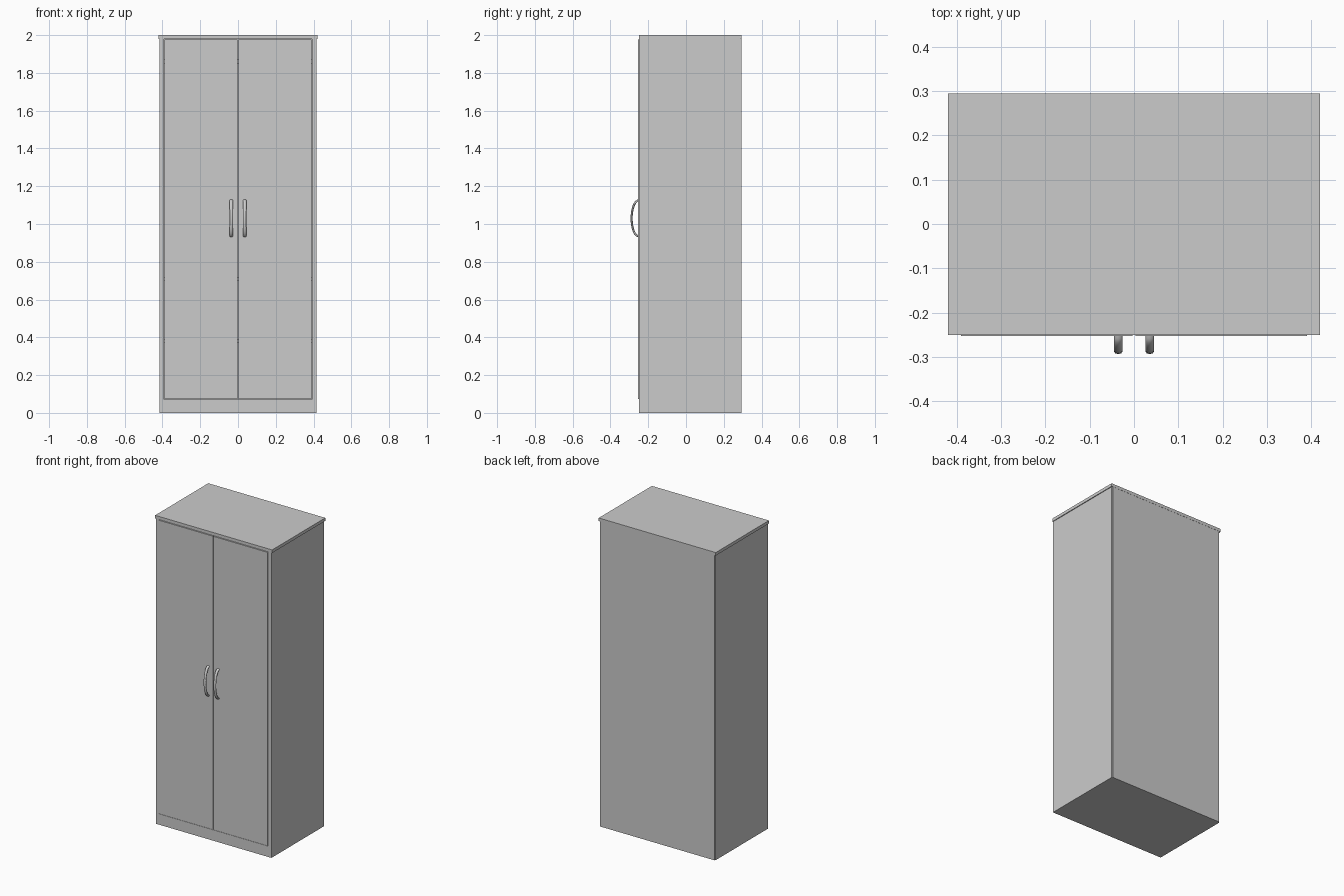
import bpy, bmesh, math

if "Cube" in bpy.data.objects:
    bpy.data.objects.remove(bpy.data.objects["Cube"])

grey = bpy.data.materials.new("light_grey")
grey.diffuse_color = (0.6, 0.6, 0.6, 1)
grey.use_nodes = True
grey.node_tree.nodes["Principled BSDF"].inputs["Base Color"].default_value = grey.diffuse_color


def finish(name, bm):
    bmesh.ops.recalc_face_normals(bm, faces=bm.faces[:])
    mesh = bpy.data.meshes.new(name)
    bm.to_mesh(mesh)
    bm.free()
    mesh.materials.append(grey)
    ob = bpy.data.objects.new(name, mesh)
    bpy.context.collection.objects.link(ob)
    return ob


def box(name, x, y, z):
    """Box from (min, max) ranges."""
    bm = bmesh.new()
    bmesh.ops.create_cube(bm, size=1)
    for v in bm.verts:
        v.co = [r[0] + (c + 0.5) * (r[1] - r[0]) for c, r in zip(v.co, (x, y, z))]
    return finish(name, bm)


def handle(name, cx):
    """Bow handle: octagonal section swept along a half ellipse."""
    bm = bmesh.new()
    steps, sides, rings = 16, 8, []
    for i in range(steps + 1):
        t = math.pi * i / steps
        py, pz = -0.25 - 0.038 * math.sin(t), 1.03 + 0.095 * math.cos(t)
        ny, nz = -0.095 * math.sin(t), 0.038 * math.cos(t)   # path normal
        n = math.hypot(ny, nz)
        ring = []
        for k in range(sides):
            a = 2 * math.pi * k / sides
            d = 0.0055 * math.sin(a) / n
            ring.append(bm.verts.new((cx + 0.0095 * math.cos(a), py + ny * d, pz + nz * d)))
        rings.append(ring)
    for r0, r1 in zip(rings, rings[1:]):
        for k in range(sides):
            j = (k + 1) % sides
            bm.faces.new((r0[k], r0[j], r1[j], r1[k]))
    bm.faces.new(rings[0])
    bm.faces.new(rings[-1])
    ob = finish(name, bm)
    for p in ob.data.polygons:
        p.use_smooth = len(p.vertices) == 4


# carcass
box("top_panel", (-0.42, 0.42), (-0.25, 0.295), (1.98, 2.0))
box("back_panel", (-0.41, 0.41), (0.288, 0.294), (0, 1.98))
box("plinth", (-0.392, 0.392), (-0.25, -0.232), (0, 0.07))
box("bottom_panel", (-0.392, 0.392), (-0.232, 0.288), (0, 0.07))

# shelves behind the doors
for i, z in enumerate((0.38, 0.71, 1.86)):
    box(f"shelf_{i + 1}", (-0.392, 0.392), (-0.225, 0.288), (z - 0.01, z + 0.01))

# sides, doors and handles, left and right
for side, s in (("left", -1), ("right", 1)):
    box(f"{side}_side_panel", sorted((s * 0.392, s * 0.415)), (-0.25, 0.288), (0, 1.98))
    box(f"{side}_door", sorted((s * 0.003, s * 0.39)), (-0.253, -0.233), (0.073, 1.977))
    handle(f"{side}_handle", s * 0.0355)
